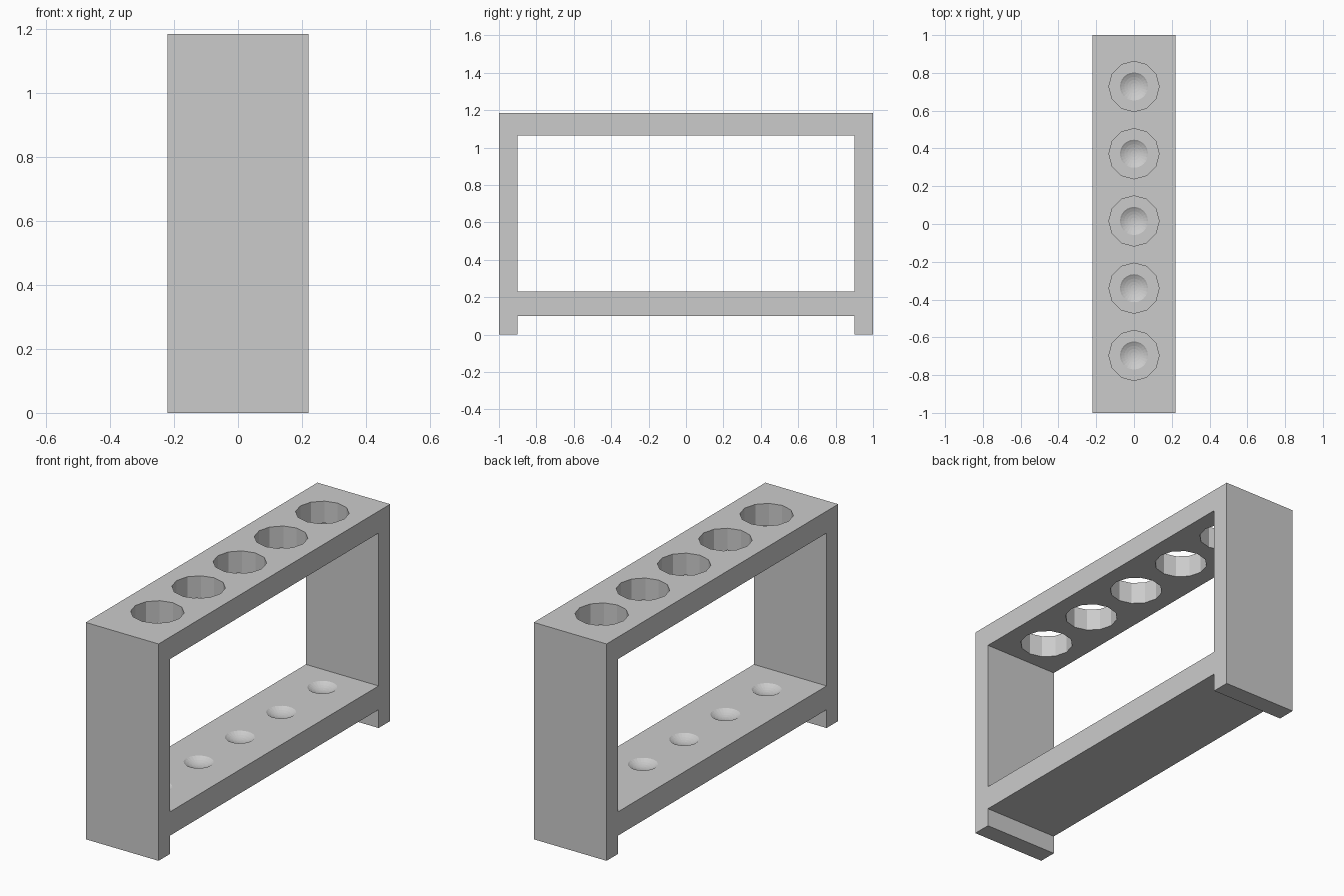
import bpy

if "Cube" in bpy.data.objects:
    bpy.data.objects.remove(bpy.data.objects["Cube"])

WIDTH, LENGTH, HEIGHT = 0.44, 2.0, 1.185
WALL = 0.10
SHELF_LOW, SHELF_TOP, RAIL_LOW = 0.10, 0.23, 1.065
HOLE_R, DIMPLE_DEPTH, SIDES = 0.133, 0.023, 12
HOLE_Y = [0.016 + 0.356 * i for i in range(-2, 3)]


def box(name, w, y, z0, z1):
    """Box centred on x = 0, spanning -y..y and z0..z1."""
    bpy.ops.mesh.primitive_cube_add(size=1, location=(0, 0, (z0 + z1) / 2))
    ob = bpy.context.object
    ob.name = name
    ob.scale = (w, 2 * y, z1 - z0)
    bpy.ops.object.transform_apply(location=True, rotation=True, scale=True)
    return ob


def cut(target, cutter):
    """Subtract cutter from target and remove the cutter."""
    mod = target.modifiers.new("cut", 'BOOLEAN')
    mod.operation = 'DIFFERENCE'
    mod.solver = 'EXACT'
    mod.object = cutter
    cutter.hide_render = True
    bpy.context.view_layer.objects.active = target
    bpy.ops.object.modifier_apply(modifier=mod.name)
    bpy.data.objects.remove(cutter, do_unlink=True)


# Solid frame: end walls, top rail and shelf in one piece
rack = box("tube_rack", WIDTH, LENGTH / 2, 0, HEIGHT)
inner = LENGTH / 2 - WALL
cut(rack, box("window_cutter", 1, inner, SHELF_TOP, RAIL_LOW))
cut(rack, box("foot_cutter", 1, inner, -0.1, SHELF_LOW))

for y in HOLE_Y:
    # Through hole in the top rail
    bpy.ops.mesh.primitive_cylinder_add(
        vertices=SIDES, radius=HOLE_R, depth=0.3,
        location=(0, y, (RAIL_LOW + HEIGHT) / 2))
    cut(rack, bpy.context.object)
    # Shallow rounded seat in the shelf below it
    bpy.ops.mesh.primitive_uv_sphere_add(
        segments=24, ring_count=24, radius=HOLE_R,
        location=(0, y, SHELF_TOP + HOLE_R - DIMPLE_DEPTH))
    cut(rack, bpy.context.object)
